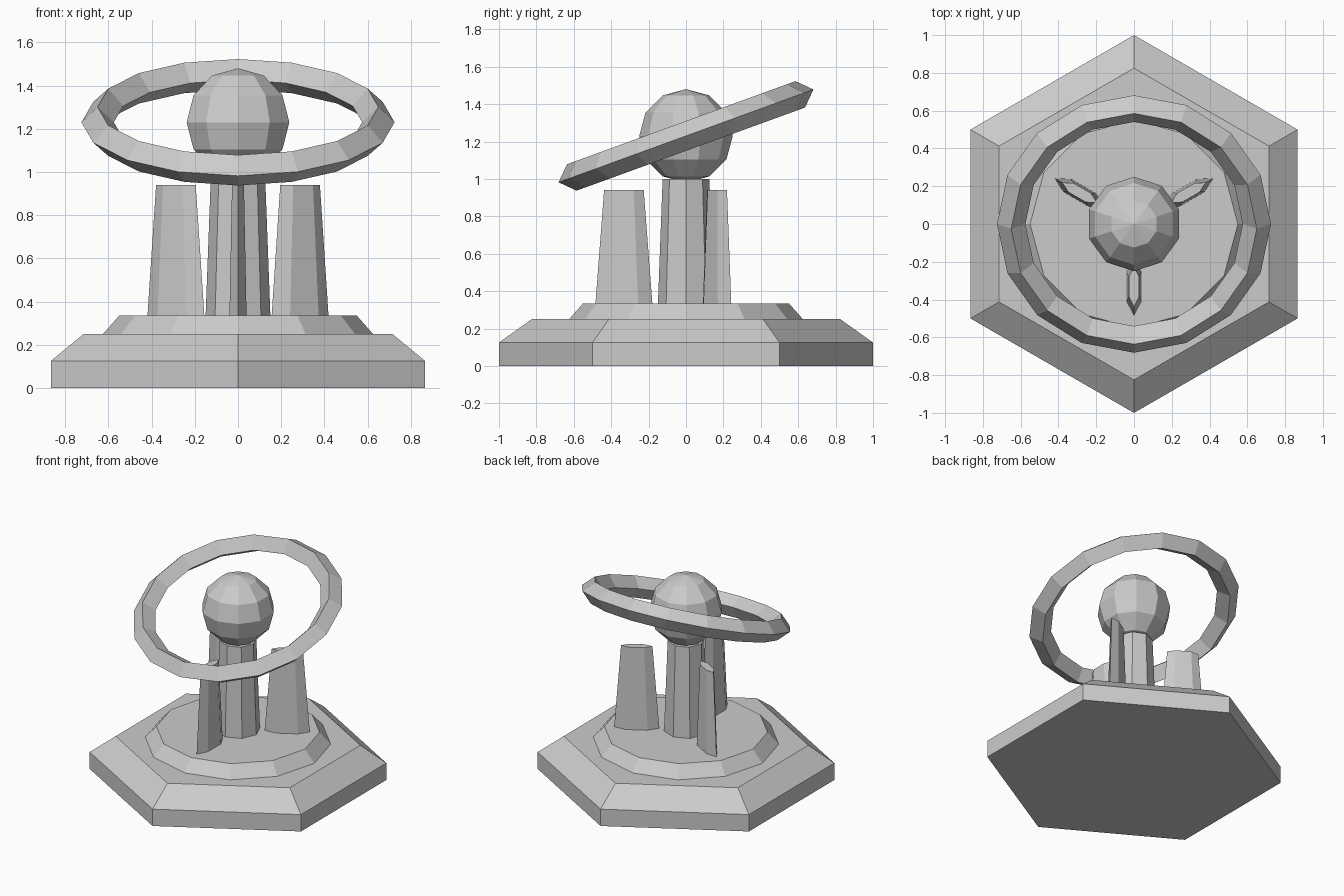
import bpy
from math import radians, pi, sin, cos
from mathutils import Matrix, Vector

cube = bpy.data.objects.get("Cube")
if cube:
    bpy.data.objects.remove(cube, do_unlink=True)

# Single stone material
STONE = (0.6, 0.6, 0.6, 1.0)
stone = bpy.data.materials.new("grey_stone")
stone.use_nodes = True
stone.diffuse_color = STONE
stone.node_tree.nodes["Principled BSDF"].inputs["Base Color"].default_value = STONE


def add_object(name, verts, faces):
    mesh = bpy.data.meshes.new(name)
    mesh.from_pydata(verts, [], faces)
    mesh.materials.append(stone)
    obj = bpy.data.objects.new(name, mesh)
    bpy.context.collection.objects.link(obj)
    return obj


def prism(name, sides, profile, start=-pi / 2):
    """Capped solid with flat sides, from (radius, height) pairs going up."""
    verts = [(r * cos(start + 2 * pi * i / sides), r * sin(start + 2 * pi * i / sides), z)
             for r, z in profile for i in range(sides)]
    faces = [(k * sides + i, k * sides + (i + 1) % sides,
              (k + 1) * sides + (i + 1) % sides, (k + 1) * sides + i)
             for k in range(len(profile) - 1) for i in range(sides)]
    faces.append(tuple(reversed(range(sides))))
    faces.append(tuple(range(len(verts) - sides, len(verts))))
    return add_object(name, verts, faces)


# Stepped plinth and central column
prism("hexagon_base", 6, [(1, 0), (1, 0.125), (0.825, 0.25)])
prism("round_step", 12, [(0.625, 0.25), (0.55, 0.335)])
prism("column", 8, [(0.15, 0.335), (0.125, 1.0)])

# Three thin tapered fins standing around the column
for name, angle in (("front_fin", -90), ("back_left_fin", 30), ("back_right_fin", 150)):
    fin = prism(name, 6, [(0.152, 0.335), (0.106, 0.94)], start=0)
    fin.data.transform(Matrix.Rotation(radians(angle), 4, "Z")
                       @ Matrix.Translation((0.332, 0, 0))
                       @ Matrix.Diagonal((1, 0.3, 1, 1)))

# Faceted orb on the column
CENTRE = Vector((0, 0, 1.23))
bpy.ops.mesh.primitive_uv_sphere_add(segments=10, ring_count=6, radius=0.25, location=CENTRE)
orb = bpy.context.object
orb.name = "orb"
orb.data.materials.append(stone)

# Tilted ring with a diamond cross-section
bpy.ops.mesh.primitive_torus_add(major_segments=16, minor_segments=4, major_radius=0.65,
                                 minor_radius=0.075, location=CENTRE,
                                 rotation=(radians(20), 0, 0))
ring = bpy.context.object
ring.name = "tilted_ring"
ring.data.materials.append(stone)
for obj in (orb, ring):
    obj.data.shade_flat()
